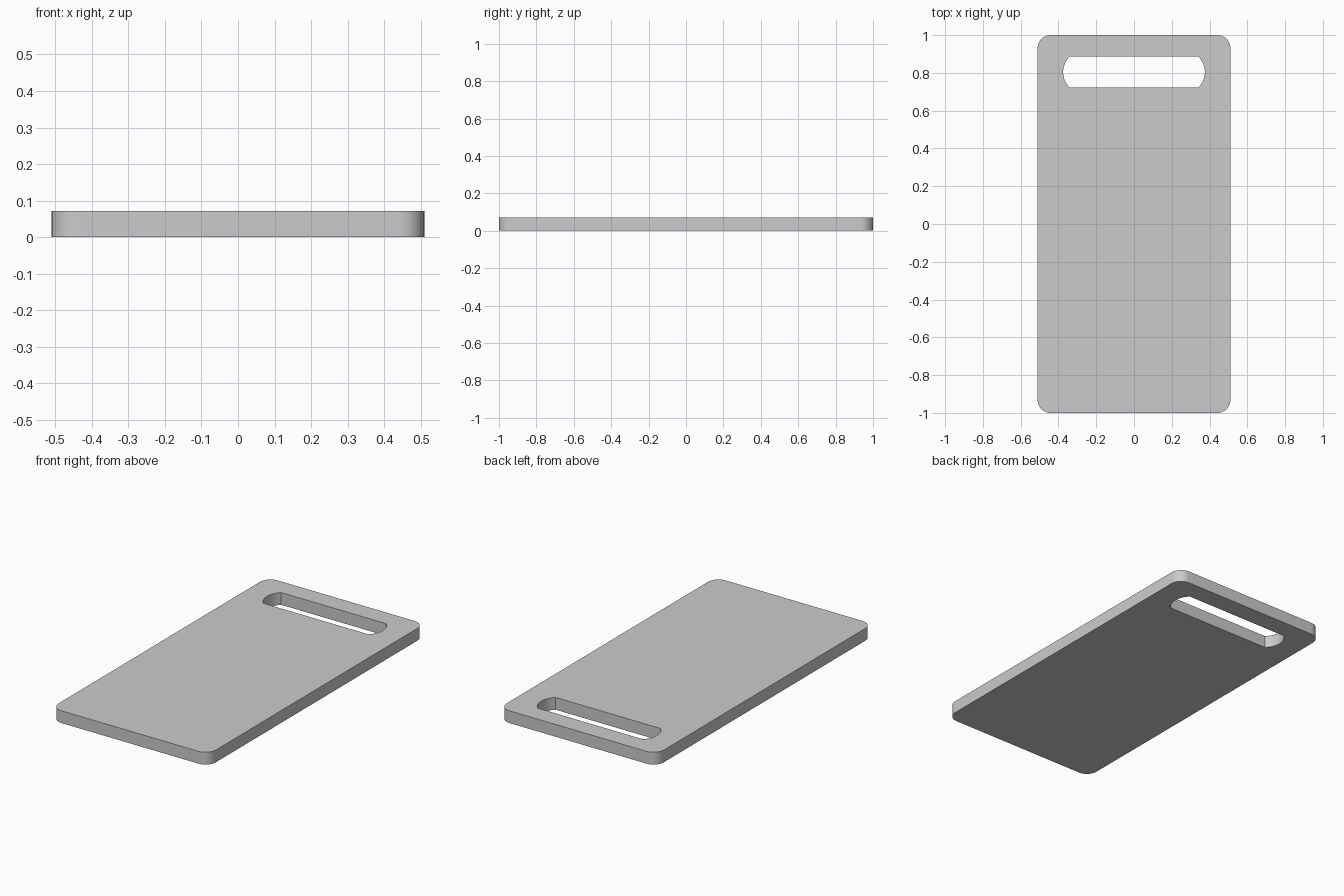
import bpy, bmesh
from math import cos, sin, pi, asin

if "Cube" in bpy.data.objects:
    bpy.data.objects.remove(bpy.data.objects["Cube"])

THICK = 0.072


def arc(cx, cy, r, a0, a1, n):
    return [(cx + r * cos(a0 + (a1 - a0) * i / n), cy + r * sin(a0 + (a1 - a0) * i / n))
            for i in range(n + 1)]


def slab(name, outline, z0, z1):
    bm = bmesh.new()
    face = bm.faces.new([bm.verts.new((x, y, z0)) for x, y in outline])
    top = bmesh.ops.extrude_face_region(bm, geom=[face])["geom"]
    bmesh.ops.translate(bm, vec=(0, 0, z1 - z0),
                        verts=[v for v in top if isinstance(v, bmesh.types.BMVert)])
    bmesh.ops.recalc_face_normals(bm, faces=bm.faces)
    mesh = bpy.data.meshes.new(name)
    bm.to_mesh(mesh)
    bm.free()
    obj = bpy.data.objects.new(name, mesh)
    bpy.context.collection.objects.link(obj)
    return obj


# board: rounded rectangle
W, L, R = 0.51, 1.0, 0.068
outline = []
for k, (sx, sy) in enumerate([(1, 1), (-1, 1), (-1, -1), (1, -1)]):
    outline += arc(sx * (W - R), sy * (L - R), R, k * pi / 2, (k + 1) * pi / 2, 12)
board = slab("cutting_board", outline, 0, THICK)

# handle slot: straight long sides, shallow arcs at the ends
half_h, end_r, end_x, slot_y = 0.082, 0.1136, 0.2615, 0.804
a = asin(half_h / end_r)
slot = arc(end_x, slot_y, end_r, -a, a, 16) + arc(-end_x, slot_y, end_r, pi - a, pi + a, 16)
cutter = slab("slot_cutter", slot, -0.1, THICK + 0.1)

# cut the slot, then remove the helper
bpy.context.view_layer.objects.active = board
board.select_set(True)
mod = board.modifiers.new("handle_slot", "BOOLEAN")
mod.operation = "DIFFERENCE"
mod.solver = "EXACT"
mod.object = cutter
bpy.ops.object.modifier_apply(modifier=mod.name)
bpy.data.objects.remove(cutter)
bpy.ops.object.shade_smooth_by_angle()
